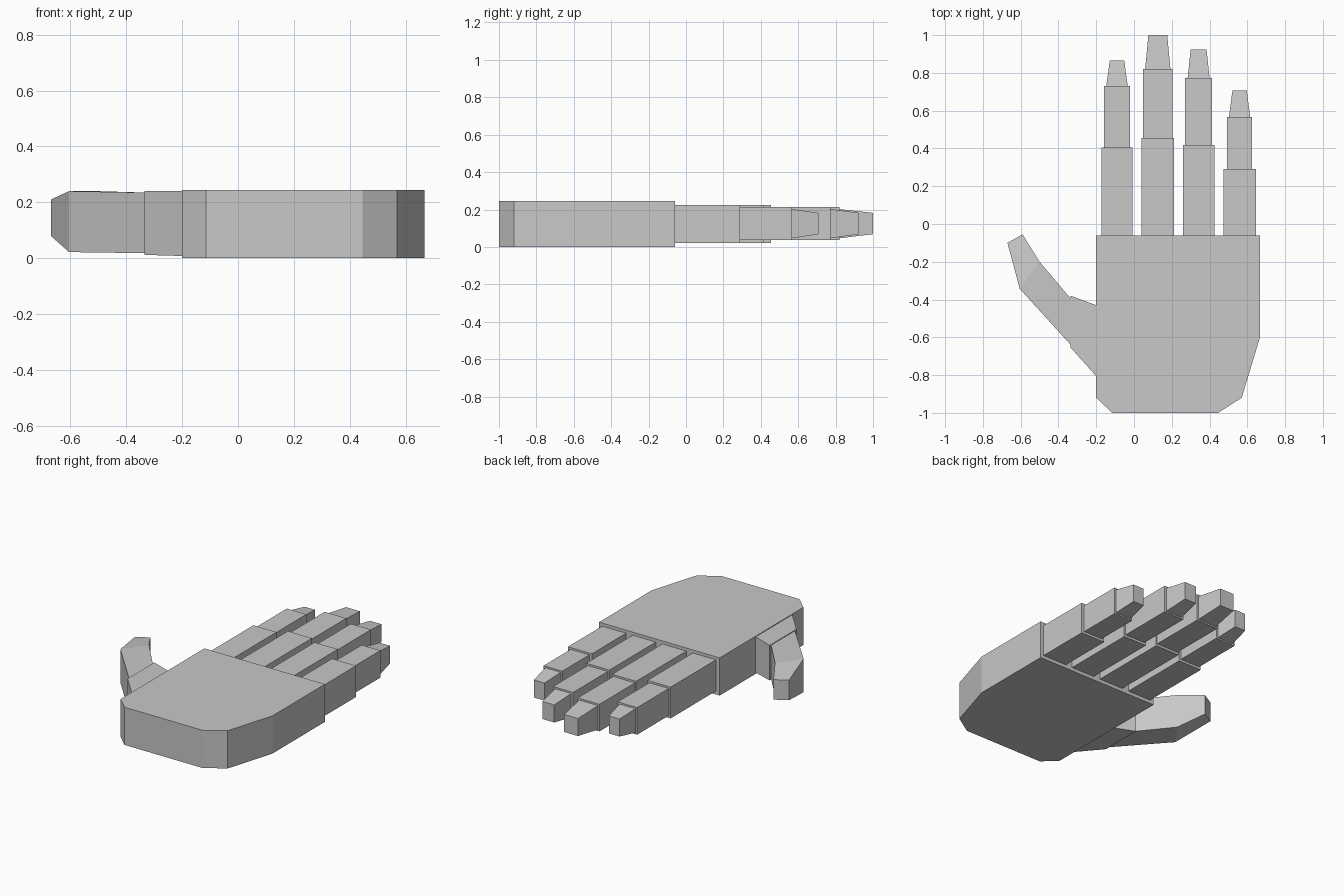
import bpy, bmesh

if "Cube" in bpy.data.objects:
    bpy.data.objects.remove(bpy.data.objects["Cube"])

grey = bpy.data.materials.new("light grey")
grey.diffuse_color = (0.58, 0.58, 0.58, 1)
grey.use_nodes = True
grey.node_tree.nodes["Principled BSDF"].inputs["Base Color"].default_value = grey.diffuse_color


def finish(name, bm):
    bmesh.ops.recalc_face_normals(bm, faces=bm.faces)
    mesh = bpy.data.meshes.new(name)
    bm.to_mesh(mesh)
    bm.free()
    mesh.materials.append(grey)
    obj = bpy.data.objects.new(name, mesh)
    bpy.context.collection.objects.link(obj)
    return obj


def loft(name, sections):
    """Closed box-like limb through sections (left xy, right xy, z low, z high)."""
    bm = bmesh.new()
    rings = []
    for a, b, lo, hi in sections:
        corners = [(*a, lo), (*b, lo), (*b, hi), (*a, hi)]
        rings.append([bm.verts.new(c) for c in corners])
    bm.faces.new(rings[0])
    bm.faces.new(rings[-1])
    for r, s in zip(rings, rings[1:]):
        for i in range(4):
            j = (i + 1) % 4
            bm.faces.new((r[i], r[j], s[j], s[i]))
    return finish(name, bm)


# Palm: extruded outline
outline = [(-0.20, -0.06), (-0.20, -0.92), (-0.115, -1.0), (0.445, -1.0),
           (0.57, -0.92), (0.667, -0.60), (0.667, -0.06)]
bm = bmesh.new()
base = bm.faces.new([bm.verts.new((x, y, 0)) for x, y in outline])
top = bmesh.ops.extrude_face_region(bm, geom=[base], use_keep_orig=True)
bmesh.ops.translate(bm, vec=(0, 0, 0.245),
                    verts=[v for v in top["geom"] if isinstance(v, bmesh.types.BMVert)])
finish("palm", bm)

# Fingers: centre x, joint heights along y, half widths (lower, middle, tip base, tip end)
fingers = {
    "index": (-0.09, (0.405, 0.73, 0.865), (0.083, 0.070, 0.057, 0.038)),
    "middle": (0.126, (0.455, 0.82, 1.0), (0.086, 0.078, 0.067, 0.050)),
    "ring": (0.342, (0.417, 0.773, 0.925), (0.083, 0.072, 0.058, 0.042)),
    "little": (0.559, (0.29, 0.567, 0.708), (0.086, 0.067, 0.056, 0.038)),
}
for name, (cx, (y1, y2, y3), (w1, w2, w3, w4)) in fingers.items():
    def section(y, w, lo, hi):
        return (cx - w, y), (cx + w, y), lo, hi
    loft(name + "_lower_segment",
         [section(-0.06, w1, 0.022, 0.225), section(y1, w1, 0.022, 0.225)])
    loft(name + "_middle_segment",
         [section(y1, w2, 0.037, 0.213), section(y2, w2, 0.037, 0.213)])
    loft(name + "_fingertip",
         [section(y2, w3, 0.046, 0.202), section(y3, w4, 0.068, 0.182)])

# Thumb: base wedge, then a bent limb with a tapered end
loft("thumb_base", [((-0.20, -0.805), (-0.20, -0.43), 0.008, 0.24),
                    ((-0.335, -0.655), (-0.335, -0.38), 0.012, 0.24)])
loft("thumb_tip", [((-0.335, -0.64), (-0.335, -0.395), 0.018, 0.235),
                   ((-0.605, -0.343), (-0.50, -0.20), 0.022, 0.24),
                   ((-0.67, -0.10), (-0.59, -0.055), 0.08, 0.21)])
